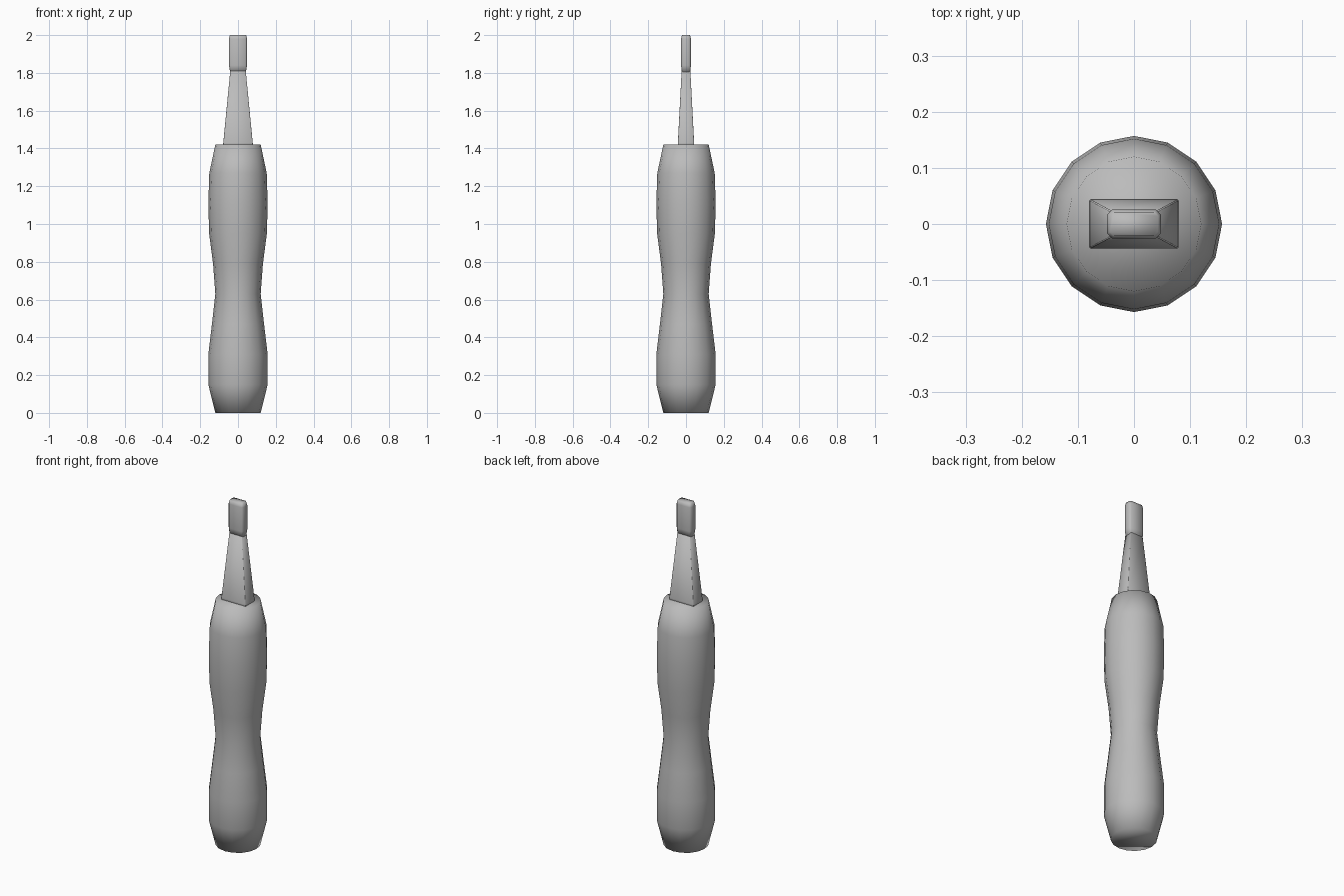
import bpy, bmesh, math

if "Cube" in bpy.data.objects:
    bpy.data.objects.remove(bpy.data.objects["Cube"], do_unlink=True)

grey = bpy.data.materials.new("plain_grey")
grey.use_nodes = True
COLOUR = (0.5, 0.5, 0.5, 1)
grey.diffuse_color = COLOUR
grey.node_tree.nodes["Principled BSDF"].inputs["Base Color"].default_value = COLOUR


def loft(name, rings, sharp_angle=None):
    """Skin a stack of equal-sized rings, cap both ends and shade smooth."""
    bm = bmesh.new()
    loops = [[bm.verts.new(p) for p in ring] for ring in rings]
    for low, high in zip(loops, loops[1:]):
        for i in range(len(low)):
            j = (i + 1) % len(low)
            bm.faces.new((low[i], low[j], high[j], high[i]))
    bm.faces.new(loops[0][::-1])
    bm.faces.new(loops[-1])
    for face in bm.faces:
        face.smooth = True
    if sharp_angle is not None:
        for edge in bm.edges:
            edge.smooth = edge.calc_face_angle(0) < sharp_angle
    mesh = bpy.data.meshes.new(name)
    bm.to_mesh(mesh)
    bm.free()
    mesh.materials.append(grey)
    obj = bpy.data.objects.new(name, mesh)
    bpy.context.collection.objects.link(obj)
    return obj


def circle(r, z, sides=16):
    return [(r * math.cos(i * math.tau / sides), r * math.sin(i * math.tau / sides), z)
            for i in range(sides)]


def chamfered_rect(x, y, z, c):
    return [(x, c - y, z), (x, y - c, z), (x - c, y, z), (c - x, y, z),
            (-x, y - c, z), (-x, c - y, z), (c - x, -y, z), (x - c, -y, z)]


# Waisted grip: (radius, height)
grip = [(0.12, 0), (0.157, 0.15), (0.157, 0.31), (0.138, 0.47), (0.12, 0.63),
        (0.132, 0.79), (0.153, 0.95), (0.157, 1.11), (0.152, 1.27), (0.12, 1.42)]
loft("handle", [circle(r, z) for r, z in grip])

# Tapered shank narrowing to a neck
shank = [(0.08, 0.044, 1.41), (0.078, 0.043, 1.43), (0.041, 0.023, 1.81)]
loft("shank", [chamfered_rect(x, y, z, 0.002) for x, y, z in shank], math.radians(50))

# Flat tip with softened corners
tip = [(0.041, 0.022, 1.80, 0.004), (0.048, 0.026, 1.84, 0.009),
       (0.048, 0.026, 1.98, 0.009), (0.043, 0.021, 2.0, 0.007)]
loft("tip", [chamfered_rect(*ring) for ring in tip], math.radians(60))
